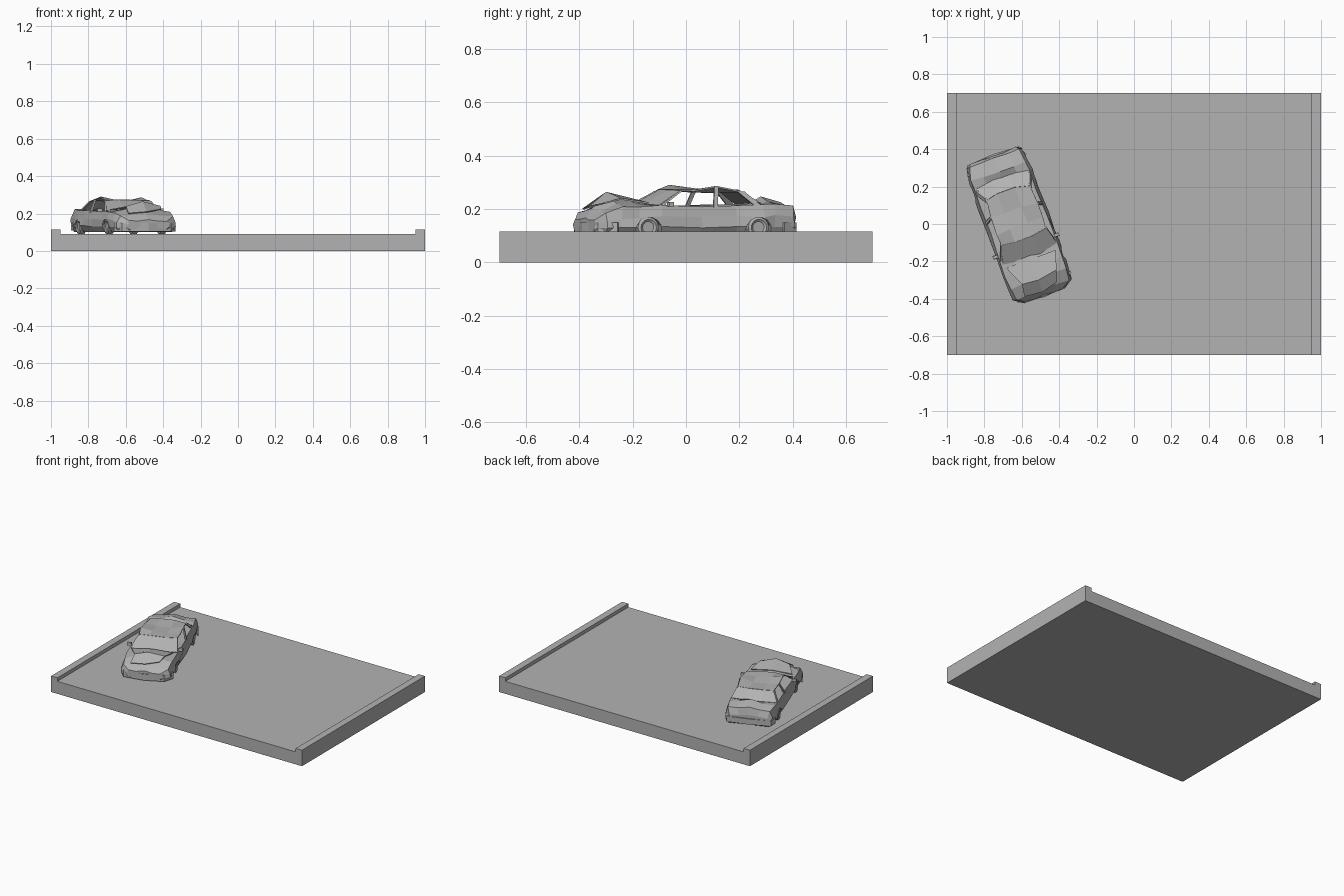
import bpy, bmesh, math, random
from mathutils import Matrix, Vector

if "Cube" in bpy.data.objects:
    bpy.data.objects.remove(bpy.data.objects["Cube"])

random.seed(4)
grey = bpy.data.materials.new("plain_grey")
grey.diffuse_color = (0.45, 0.45, 0.45, 1)
grey.use_nodes = True
grey.node_tree.nodes["Principled BSDF"].inputs["Base Color"].default_value = grey.diffuse_color
CAR = Matrix.Translation((-0.62, 0, 0)) @ Matrix.Rotation(math.radians(20), 4, 'Z')


def add(name, verts, faces, matrix=None):
    me = bpy.data.meshes.new(name)
    me.from_pydata(verts, [], faces)
    bm = bmesh.new()
    bm.from_mesh(me)
    bmesh.ops.recalc_face_normals(bm, faces=bm.faces)
    bm.to_mesh(me)
    bm.free()
    me.materials.append(grey)
    ob = bpy.data.objects.new(name, me)
    bpy.context.collection.objects.link(ob)
    if matrix:
        ob.matrix_world = matrix
    return ob


def loft(name, rings, matrix=None):
    n = len(rings[0])
    verts = [p for r in rings for p in r]
    faces = [tuple(range(n)), tuple(range(len(verts) - n, len(verts)))]
    for i in range(len(rings) - 1):
        for j in range(n):
            k = (j + 1) % n
            faces.append((i*n + j, i*n + k, i*n + n + k, i*n + n + j))
    return add(name, verts, faces, matrix)


def sheet(name, rows, thick=0.006):
    n = len(rows[0])
    verts = [p for r in rows for p in r]
    faces = [(i*n + j, i*n + j + 1, i*n + n + j + 1, i*n + n + j)
             for i in range(len(rows) - 1) for j in range(n - 1)]
    ob = add(name, verts, faces, CAR)
    m = ob.modifiers.new("thickness", 'SOLIDIFY')
    m.thickness = thick
    m.offset = 0
    return ob


def disc(name, x, y, z, r, half, matrix, n=14, hub=0.0):
    rings = []
    steps = [(-half, r), (half, r)]
    if hub:
        steps = [(-half + 0.006, r*hub), (-half, r*0.75), (-half + 0.004, r),
                 (half - 0.004, r), (half, r*0.75), (half - 0.006, r*hub)]
    for dx, rr in steps:
        rings.append([(x + dx, y + rr*math.cos(2*math.pi*i/n), z + rr*math.sin(2*math.pi*i/n))
                      for i in range(n)])
    return loft(name, rings, matrix)


# road slab with raised kerbs, one profile extruded along y
prof = [(-1, 0), (1, 0), (1, .115), (.95, .115), (.95, .09), (-.95, .09), (-.95, .115), (-1, .115)]
loft("road_slab", [[(x, y, z) for x, z in prof] for y in (-0.7, 0.7)])

# crumpled car body: station, half width, underside, belt line, centre top
stations = [(-.405, .12, .115, .16, .165), (-.375, .165, .1, .188, .205), (-.315, .172, .1, .205, .26),
            (-.24, .174, .1, .212, .236), (-.16, .176, .1, .213, .217), (0, .172, .1, .211, .209),
            (.14, .172, .1, .214, .212), (.25, .172, .1, .218, .222), (.30, .166, .1, .22, .246),
            (.375, .155, .1, .21, .222), (.388, .135, .112, .165, .17)]
rings = []
for v, w, zb, zs, zt in stations:
    right = [(w*.88, zb), (w, zb + (zs - zb)*.3), (w*.985, zb + (zs - zb)*.62),
             (w*.92, zs), (w*.5, zs + (zt - zs)*.35)]
    loop = right + [(0, zt)] + [(-a, b) for a, b in reversed(right)]
    ring = []
    for a, b in loop:
        j = 0.006 if b > .12 else 0.0
        ring.append((a + random.uniform(-j, j), v + random.uniform(-j, j), b + random.uniform(-j, j)*.7))
    rings.append(ring)
body = loft("car_body", rings, CAR)

# wheels sitting in cut wheel arches
for side in (-1, 1):
    for v, end in ((-.21, "front"), (.23, "rear")):
        tag = end + ("_right" if side > 0 else "_left")
        cut = disc("arch_cutter_" + tag, side*.17, v, .115, .054, .04, CAR)
        cut.hide_render = True
        cut.display_type = 'WIRE'
        b = body.modifiers.new("arch_" + tag, 'BOOLEAN')
        b.object = cut
        b.operation = 'DIFFERENCE'
        b.solver = 'EXACT'
        disc("wheel_" + tag, side*.149, v, .131, .041, .019, CAR, hub=.55)

# dented roof, windscreen and rear window
roof = [[(-.122, -.075, .268), (-.05, -.085, .272), (.05, -.085, .27), (.132, -.07, .268)],
        [(-.128, -.02, .288), (-.05, -.01, .272), (.05, -.01, .266), (.138, -.01, .27)],
        [(-.125, .08, .275), (-.05, .08, .264), (.05, .08, .264), (.138, .07, .284)],
        [(-.115, .175, .266), (-.05, .19, .27), (.05, .19, .27), (.13, .17, .266)]]
sheet("roof", roof)
sheet("windscreen", [[(-.15, -.175, .213), (-.05, -.19, .218), (.05, -.19, .218), (.16, -.165, .213)], roof[0]], .004)
sheet("rear_window", [roof[3], [(-.145, .25, .218), (-.05, .265, .222), (.05, .265, .222), (.15, .25, .218)]], .004)


# roof pillars
def pillar(name, a, b, t):
    loft(name, [[(p[0] + dx, p[1] + dy, p[2]) for dx, dy in ((-.005, -t), (.005, -t), (.005, t), (-.005, t))]
                for p in (a, b)], CAR)


for side, col, tag in ((-1, 0, "left"), (1, 3, "right")):
    pillar("front_pillar_" + tag, (side*.157, -.165, .205), roof[0][col], .006)
    pillar("middle_pillar_" + tag, (side*.158, .06, .205), roof[2][col], .008)
    pillar("rear_pillar_" + tag, (side*.152, .235, .21), roof[3][col], .014)
    # bent door mirror
    loft("door_mirror_" + tag, [[(side*x, -.125 + dy, .215 + dz) for dy, dz in
                                 ((-.01, -.006), (.01, -.006), (.008, .012), (-.008, .012))]
                                for x in (.16, .188)], CAR)

# buckled bonnet flap and front bumper
sheet("bonnet_flap", [[(-.10, -.375, .2), (0, -.385, .208), (.09, -.36, .222)],
                      [(-.09, -.31, .236), (0, -.318, .262), (.11, -.30, .238)],
                      [(-.14, -.2, .22), (0, -.2, .232), (.14, -.2, .222)]])
sheet("front_bumper", [[(-.166, -.34, z), (-.14, -.39, z), (0, -.41, z), (.13, -.395, z), (.176, -.335, z)]
                       for z in (.105, .13, .15)], .012)
sheet("rear_bumper", [[(-.165, .33, z), (-.148, .382, z), (0, .392, z), (.145, .384, z), (.165, .33, z)]
                      for z in (.11, .15)], .01)
